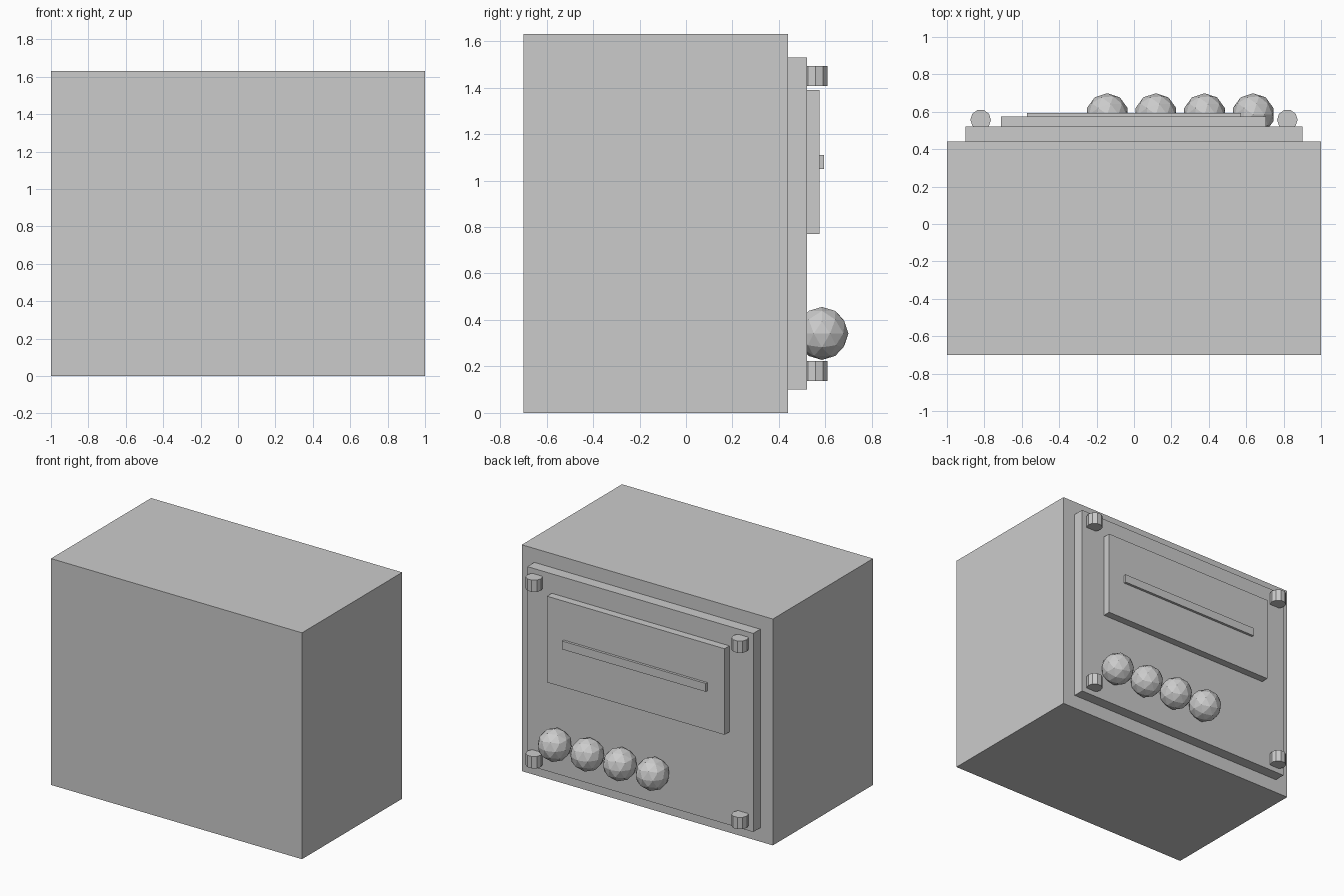
import bpy
from math import pi

default = bpy.data.objects.get("Cube")
if default:
    bpy.data.objects.remove(default, do_unlink=True)

grey = bpy.data.materials.new("plain_grey")
grey.use_nodes = True
COLOUR = (0.6, 0.6, 0.6, 1)
grey.diffuse_color = COLOUR
grey.node_tree.nodes["Principled BSDF"].inputs["Base Color"].default_value = COLOUR


def finish(name):
    obj = bpy.context.object
    obj.name = name
    obj.data.materials.append(grey)
    return obj


def box(name, x, y, z):
    """Box spanning the given (low, high) ranges."""
    spans = (x, y, z)
    bpy.ops.mesh.primitive_cube_add(size=1, location=[(a + b) / 2 for a, b in spans])
    bpy.context.object.scale = [b - a for a, b in spans]
    bpy.ops.object.transform_apply(location=False, rotation=False, scale=True)
    return finish(name)


# Cabinet and the stacked plates on its back
box("cabinet", (-1, 1), (-0.70, 0.44), (0, 1.63))
box("back_panel", (-0.90, 0.90), (0.44, 0.52), (0.10, 1.53))
box("raised_plate", (-0.71, 0.705), (0.52, 0.575), (0.77, 1.39))
box("slot_bar", (-0.572, 0.572), (0.575, 0.593), (1.05, 1.11))

# Ten-sided corner pegs
for side, x in (("right", -0.82), ("left", 0.82)):
    for level, z in (("lower", 0.18), ("upper", 1.45)):
        bpy.ops.mesh.primitive_cylinder_add(vertices=10, radius=0.055, depth=0.085,
                                            location=(x, 0.557, z), rotation=(0, 0, pi / 2))
        finish(f"{level}_{side}_peg")

# Row of faceted ball knobs
for i in range(4):
    bpy.ops.mesh.primitive_ico_sphere_add(subdivisions=2, radius=0.114,
                                          location=(-0.143 + 0.26 * i, 0.585, 0.342))
    finish(f"ball_knob_{i + 1}")
